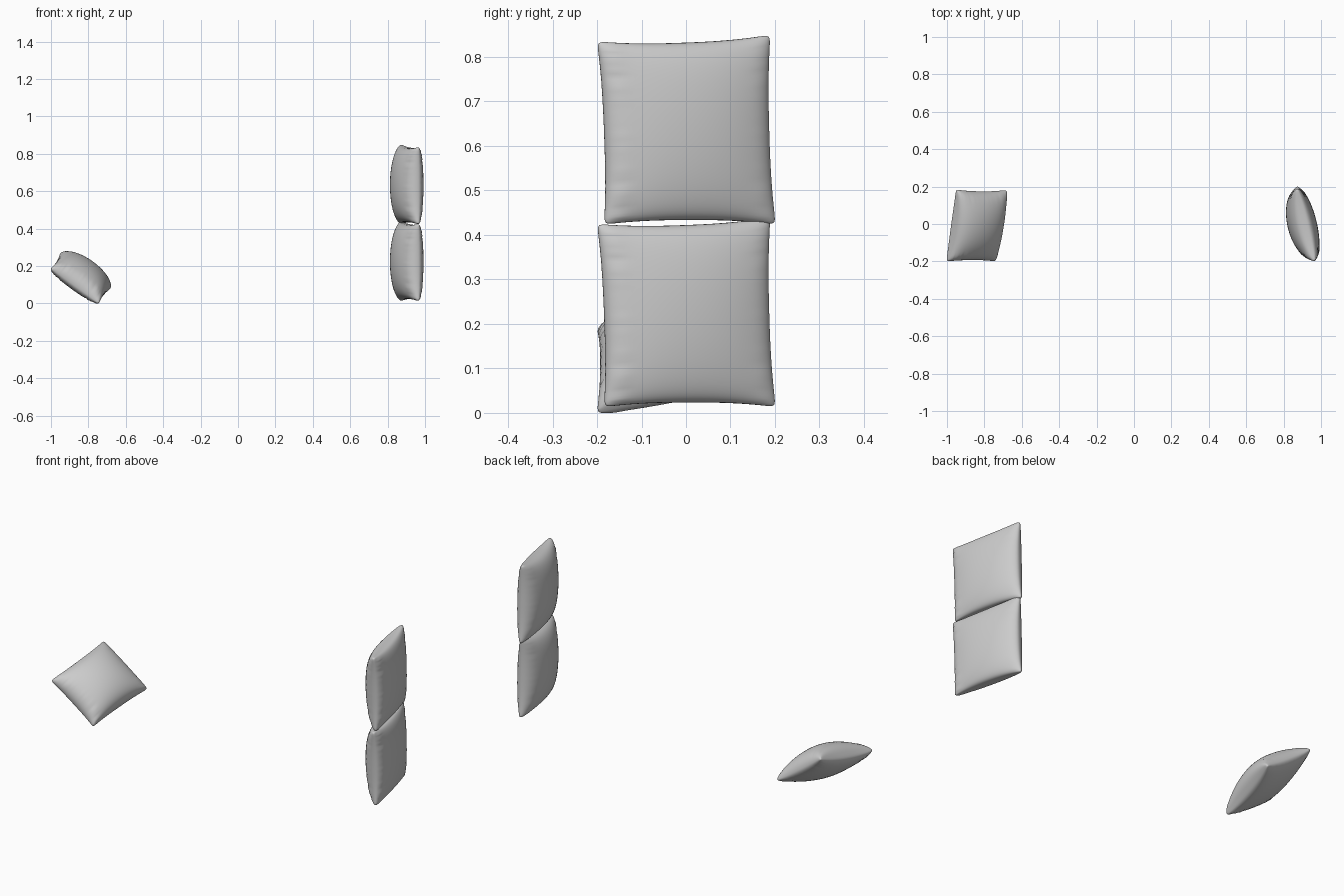
import bpy, bmesh, math
from mathutils import Vector

if "Cube" in bpy.data.objects:
    bpy.data.objects.remove(bpy.data.objects["Cube"])

N = 40  # grid divisions per cushion side


def cushion(name, corners, front, back):
    """Stuffed cushion. corners = front-low, back-low, back-high, front-high;
    front / back = bulge depth along and against the face normal."""
    a, b, c, d = [Vector(p) for p in corners]
    normal = ((b - a) + (c - d)).cross((d - a) + (c - b)).normalized()
    bm = bmesh.new()

    def point(u, v, depth):
        # concave sides: the middle of every edge is drawn in, corners blunted
        s = u * (1 - 0.05 * (1 - abs(v) ** 2.5) - 0.025 * abs(u * v) ** 30)
        t = v * (1 - 0.05 * (1 - abs(u) ** 2.5) - 0.025 * abs(u * v) ** 30)
        p = (a * (1 - s) * (1 - t) + b * (1 + s) * (1 - t)
             + c * (1 + s) * (1 + t) + d * (1 - s) * (1 + t)) / 4
        fill = max(0, 1 - u * u) ** 0.47 * max(0, 1 - v * v) ** 0.35
        # soft puckers beside the front and back seams
        near = math.exp(-((abs(u) - 0.86) / 0.13) ** 2)
        pucker = 0.003 * near * (math.sin(24 * v + 1) + 0.6 * math.sin(41 * v))
        pucker *= (1.0 if u < 0 else 0.4) * min(1, 4 * fill)
        return p + normal * (depth * fill + math.copysign(pucker, depth))

    steps = [-math.cos(math.pi * i / N) for i in range(N + 1)]
    rim = {}
    for depth in (front, -back):
        grid = {}
        for i, u in enumerate(steps):
            for j, v in enumerate(steps):
                edge = i in (0, N) or j in (0, N)
                if edge and (i, j) in rim:
                    grid[i, j] = rim[i, j]
                else:
                    grid[i, j] = bm.verts.new(point(u, v, depth))
                    if edge:
                        rim[i, j] = grid[i, j]
        for i in range(N):
            for j in range(N):
                bm.faces.new((grid[i, j], grid[i + 1, j],
                              grid[i + 1, j + 1], grid[i, j + 1]))
    bmesh.ops.recalc_face_normals(bm, faces=bm.faces)
    mesh = bpy.data.meshes.new(name)
    bm.to_mesh(mesh)
    bm.free()
    obj = bpy.data.objects.new(name, mesh)
    bpy.context.collection.objects.link(obj)
    bpy.ops.object.select_all(action='DESELECT')
    obj.select_set(True)
    bpy.context.view_layer.objects.active = obj
    bpy.ops.object.shade_smooth_by_angle(angle=math.radians(50))
    return obj


# two upright cushions stacked on the right, fuller towards -x
for name, z in (("lower_upright_cushion", 0.0), ("upper_upright_cushion", 0.41)):
    cushion(name, [(0.966, -0.184, 0.013 + z), (0.872, 0.202, 0.013 + z),
                   (0.872, 0.19, 0.44 + z), (0.966, -0.2, 0.425 + z)],
            0.058, 0.099)

# tilted cushion lying on the left, fuller on top
cushion("tilted_cushion", [(-0.744, -0.2, 0.0), (-0.68, 0.182, 0.08),
                           (-0.95, 0.185, 0.27), (-1.002, -0.2, 0.186)],
        0.105, 0.056)
